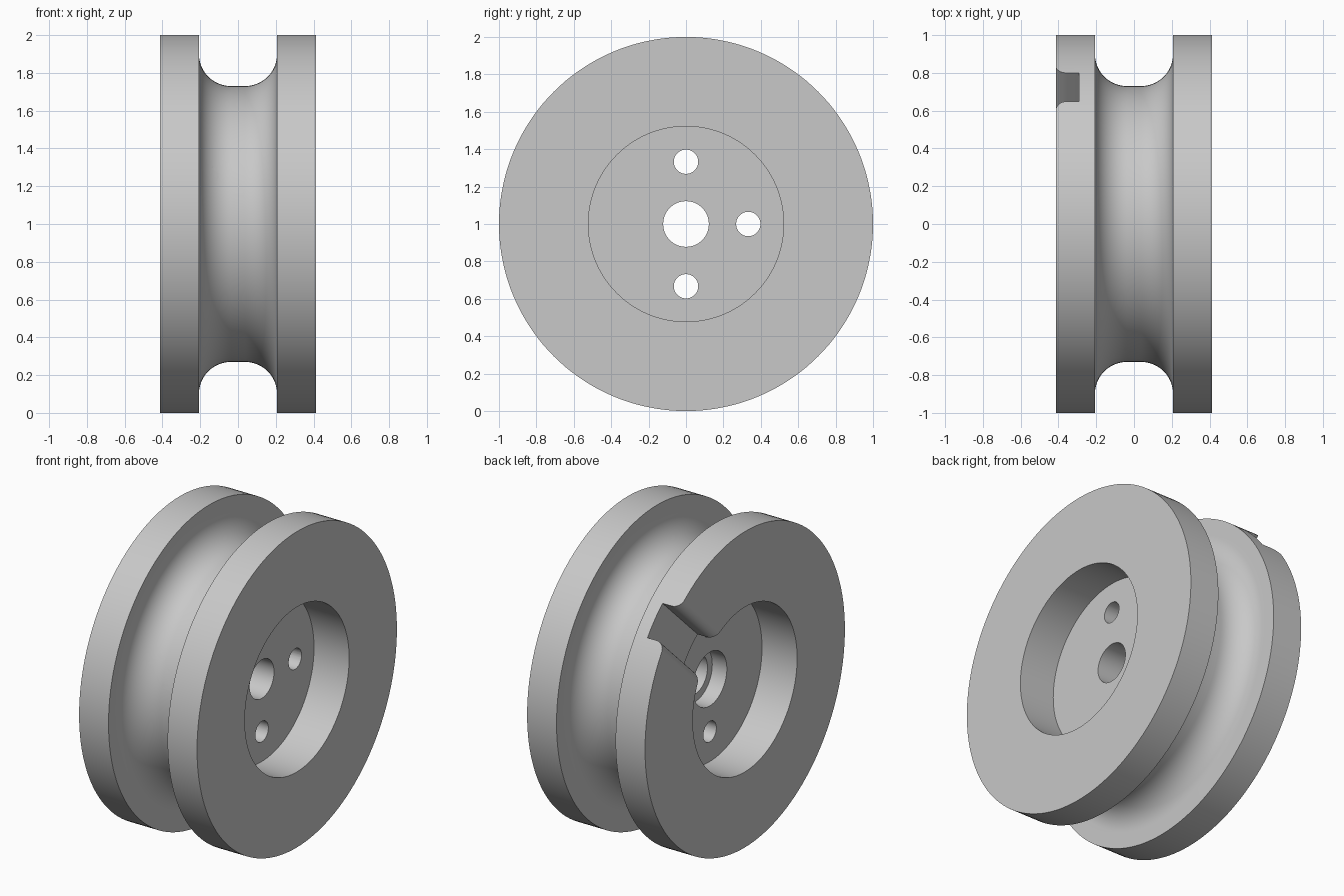
import bpy, bmesh
from math import sin, cos, pi, radians
from mathutils import Vector

old = bpy.data.objects.get("Cube")
if old:
    bpy.data.objects.remove(old, do_unlink=True)

CENTRE = Vector((0, 0, 1))
HALF = 0.413      # half the width of the wheel
WEB = 0.167       # half the thickness of the central web

grey = bpy.data.materials.new("plain grey")
grey.use_nodes = True
colour = (0.58, 0.58, 0.58, 1)
grey.diffuse_color = colour
grey.node_tree.nodes["Principled BSDF"].inputs["Base Color"].default_value = colour


def finish(bm, name):
    """Turn a bmesh into a named grey object."""
    bmesh.ops.recalc_face_normals(bm, faces=bm.faces)
    mesh = bpy.data.meshes.new(name)
    bm.to_mesh(mesh)
    bm.free()
    mesh.materials.append(grey)
    obj = bpy.data.objects.new(name, mesh)
    bpy.context.collection.objects.link(obj)
    return obj


def lathe(profile, name, steps=144):
    """Spin a closed (x, radius) outline round the wheel axis."""
    bm = bmesh.new()
    verts = [bm.verts.new(CENTRE + Vector((x, 0, r))) for x, r in profile]
    edges = [bm.edges.new((v, verts[i - 1])) for i, v in enumerate(verts)]
    bmesh.ops.spin(bm, geom=verts + edges, cent=CENTRE, axis=(1, 0, 0),
                   angle=2 * pi, steps=steps, use_merge=True)
    bmesh.ops.remove_doubles(bm, verts=bm.verts, dist=1e-5)
    return finish(bm, name)


def rod(start, end, radius, name):
    """Cylinder between two points."""
    a, b = Vector(start), Vector(end)
    bm = bmesh.new()
    bmesh.ops.create_cone(bm, cap_ends=True, segments=48, radius1=radius,
                          radius2=radius, depth=(b - a).length)
    turn = (b - a).to_track_quat('Z', 'Y').to_matrix()
    for v in bm.verts:
        v.co = turn @ v.co + (a + b) / 2
    return finish(bm, name)


def cut(target, cutter):
    """Subtract the cutter from the target and remove it."""
    cutter.hide_render = True
    bpy.ops.object.select_all(action='DESELECT')
    bpy.context.view_layer.objects.active = target
    target.select_set(True)
    mod = target.modifiers.new("cut", 'BOOLEAN')
    mod.operation, mod.solver, mod.object = 'DIFFERENCE', 'EXACT', cutter
    bpy.ops.object.modifier_apply(modifier=mod.name)
    bpy.data.objects.remove(cutter, do_unlink=True)


# Wheel: two flanges, round-bottomed groove, recessed web, stepped bore
fillet, wall = 0.17, 0.207
arc = [(wall - fillet + fillet * cos(i * pi / 32), 0.9 - fillet * sin(i * pi / 32))
       for i in range(17)]
half_rim = [(HALF, 0.522), (HALF, 1), (wall, 1)] + arc
rim = half_rim + [(-x, r) for x, r in reversed(half_rim)]
web = [(-WEB, 0.522), (-WEB, 0.17), (-0.065, 0.17), (-0.065, 0.122),
       (WEB, 0.122), (WEB, 0.522)]
wheel = lathe(rim + web, "grooved_wheel")

# Four bolt holes through the web
for k in range(4):
    y, z = 0.333 * cos(k * pi / 2), 1 + 0.333 * sin(k * pi / 2)
    cut(wheel, rod((-0.3, y, z), (0.3, y, z), 0.065, "bolt_hole_cutter"))

# Slanted blind hole from the left face into the groove
inner = Vector((-0.12, -0.645, 1.305))
outer = Vector((HALF, -0.693, 0.73))
cut(wheel, rod(inner, outer + (outer - inner) * 0.3, 0.056, "slanted_hole_cutter"))

# Radial slot in the right face, with rounded lips
angle, floor, width, lip = radians(43.2), -0.29, 0.11, 0.058
out = Vector((0, cos(angle), sin(angle)))
side = Vector((0, -sin(angle), cos(angle)))
edge = [(floor, width)]
edge += [(-HALF + lip - lip * sin(i * pi / 16), width + lip - lip * cos(i * pi / 16))
         for i in range(9)]
edge.append((-HALF - 0.1, width + lip))
outline = edge + [(x, -w) for x, w in reversed(edge)]
bm = bmesh.new()
face = bm.faces.new([bm.verts.new(CENTRE + out * 0.36 + side * w + Vector((x, 0, 0)))
                     for x, w in outline])
grown = bmesh.ops.extrude_face_region(bm, geom=[face])["geom"]
bmesh.ops.translate(bm, vec=out * 0.8,
                    verts=[g for g in grown if isinstance(g, bmesh.types.BMVert)])
if face.is_valid and not any(len(e.link_faces) == 1 for e in face.edges):
    pass
else:
    bmesh.ops.holes_fill(bm, edges=[e for e in bm.edges if e.is_boundary], sides=0)
cut(wheel, finish(bm, "slot_cutter"))

# Smooth the curved surfaces, keep the corners sharp
bpy.ops.object.select_all(action='DESELECT')
wheel.select_set(True)
bpy.context.view_layer.objects.active = wheel
bpy.ops.object.shade_smooth_by_angle(angle=radians(30))
